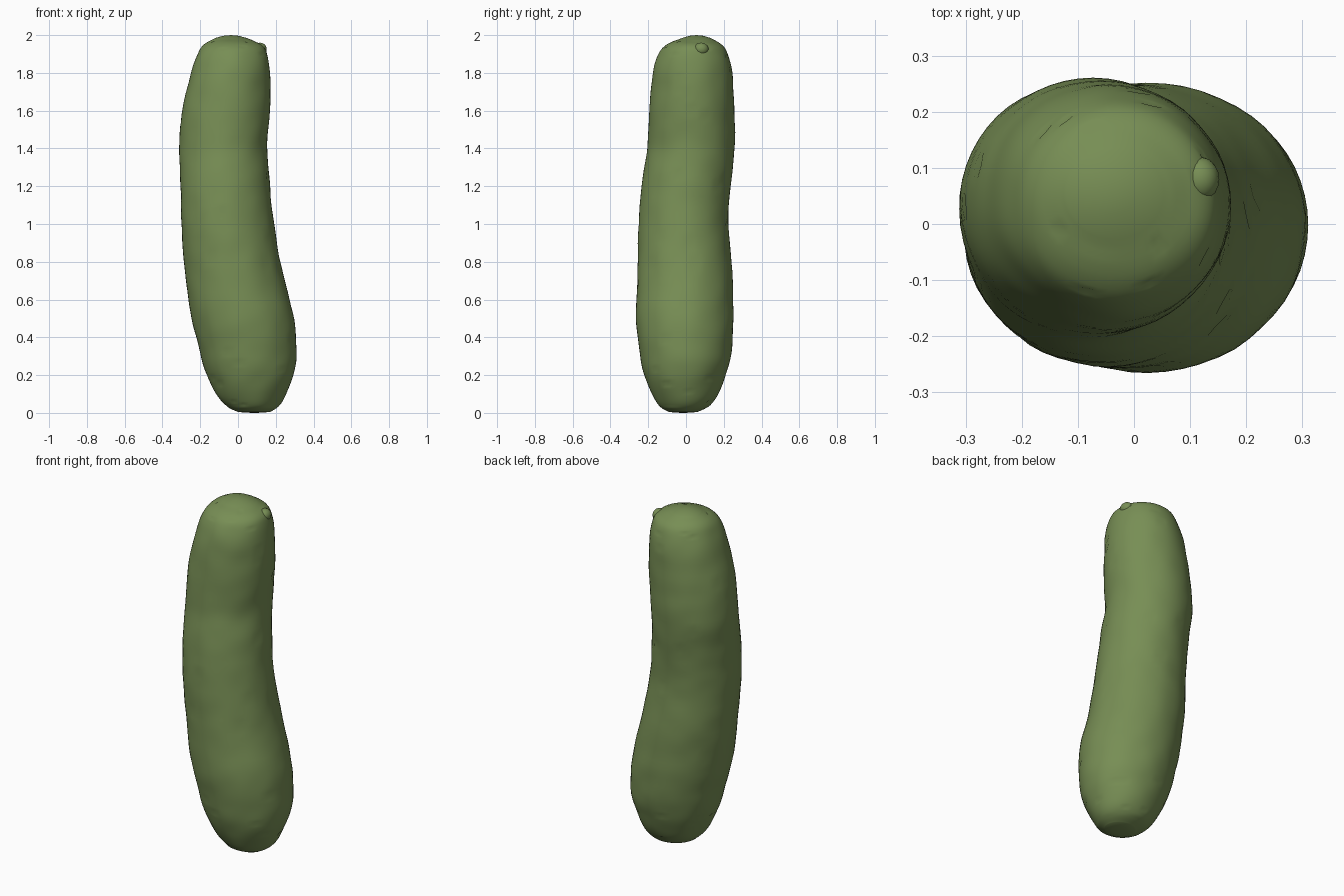
import bpy, bmesh, math, random
from mathutils import Vector, noise

default = bpy.data.objects.get("Cube")
if default:
    bpy.data.objects.remove(default, do_unlink=True)

SIDES = 56      # points around each ring
STEPS = 7       # rings between two stations
random.seed(4)


def make_material(name, colour):
    material = bpy.data.materials.new(name)
    material.use_nodes = True
    material.diffuse_color = colour
    material.node_tree.nodes["Principled BSDF"].inputs["Base Color"].default_value = colour
    return material


def make_object(name, bm, material):
    bmesh.ops.recalc_face_normals(bm, faces=bm.faces)
    mesh = bpy.data.meshes.new(name)
    bm.to_mesh(mesh)
    bm.free()
    mesh.materials.append(material)
    for face in mesh.polygons:
        face.use_smooth = True
    part = bpy.data.objects.new(name, mesh)
    bpy.context.collection.objects.link(part)
    return part


def spline(a, b, c, d, t):
    """Smooth blend from b to c, with a and d as neighbours."""
    return [q + 0.5 * t * (r - p + t * (2 * p - 5 * q + 4 * r - s + t * (3 * (q - r) + s - p)))
            for p, q, r, s in zip(a, b, c, d)]


# Body outline from bottom to top: height, left and right limits, front and back limits
stations = [
    (0.005, 0, .17, -.09, .06),
    (.035, -.06, .215, -.14, .12),
    (.1, -.115, .255, -.18, .17),
    (.2, -.165, .295, -.22, .21),
    (.32, -.2, .31, -.245, .24),
    (.5, -.245, .297, -.265, .25),
    (.75, -.28, .235, -.257, .245),
    (1, -.3, .19, -.25, .225),
    (1.2, -.305, .17, -.235, .235),
    (1.4, -.31, .155, -.205, .258),
    (1.6, -.295, .17, -.193, .255),
    (1.8, -.25, .17, -.175, .245),
    (1.9, -.215, .155, -.145, .22),
    (1.95, -.18, .125, -.1, .19),
    (1.985, -.12, .045, -.02, .13),
]
padded = [stations[0]] + stations + [stations[-1]]
rows = []
for i in range(len(stations) - 1):
    rows += [spline(*padded[i:i + 4], k / STEPS) for k in range(STEPS)]
rows.append(stations[-1])

# Body: lofted rings closed by a shallow cap at each end
bm = bmesh.new()
rings = []
for z, left, right, front, back in rows:
    ring = []
    for k in range(SIDES):
        angle = math.tau * k / SIDES
        x = (left + right) / 2 + (right - left) / 2 * math.cos(angle)
        y = (front + back) / 2 + (back - front) / 2 * math.sin(angle)
        ring.append(bm.verts.new((x, y, z)))
    rings.append(ring)
for low, high in zip(rings, rings[1:]):
    for k in range(SIDES):
        n = (k + 1) % SIDES
        bm.faces.new((low[k], low[n], high[n], high[k]))
for ring, height in ((rings[0], 0), (rings[-1], 2)):
    centre = sum((v.co for v in ring), Vector()) / SIDES
    inner = [bm.verts.new(v.co.lerp(centre, .5)) for v in ring]
    tip = bm.verts.new((centre.x, centre.y, height))
    for v in inner:
        v.co.z += (height - v.co.z) * .75
    for k in range(SIDES):
        n = (k + 1) % SIDES
        bm.faces.new((ring[k], ring[n], inner[n], inner[k]))
        bm.faces.new((inner[k], inner[n], tip))

# Skin: gentle lumps and a scatter of small pits
bm.normal_update()
for v in bm.verts:
    if .03 < v.co.z < 1.97:
        depth = .004 * noise.noise(v.co * 9)
        if random.random() < .012:
            depth -= .005
        v.co += v.normal * depth

skin = make_material("pickle green", (.185, .27, .09, 1))
make_object("pickle_body", bm, skin)

# Stem scar: small tilted knob near the top edge
bm = bmesh.new()
bmesh.ops.create_uvsphere(bm, u_segments=16, v_segments=10, radius=1)
for v in bm.verts:
    v.co = Vector((.035 * v.co.x, .04 * v.co.y, .035 * v.co.z))
knob = make_object("stem_knob", bm, skin)
knob.location = (.117, .08, 1.925)
knob.rotation_euler = (0, math.radians(35), 0)
